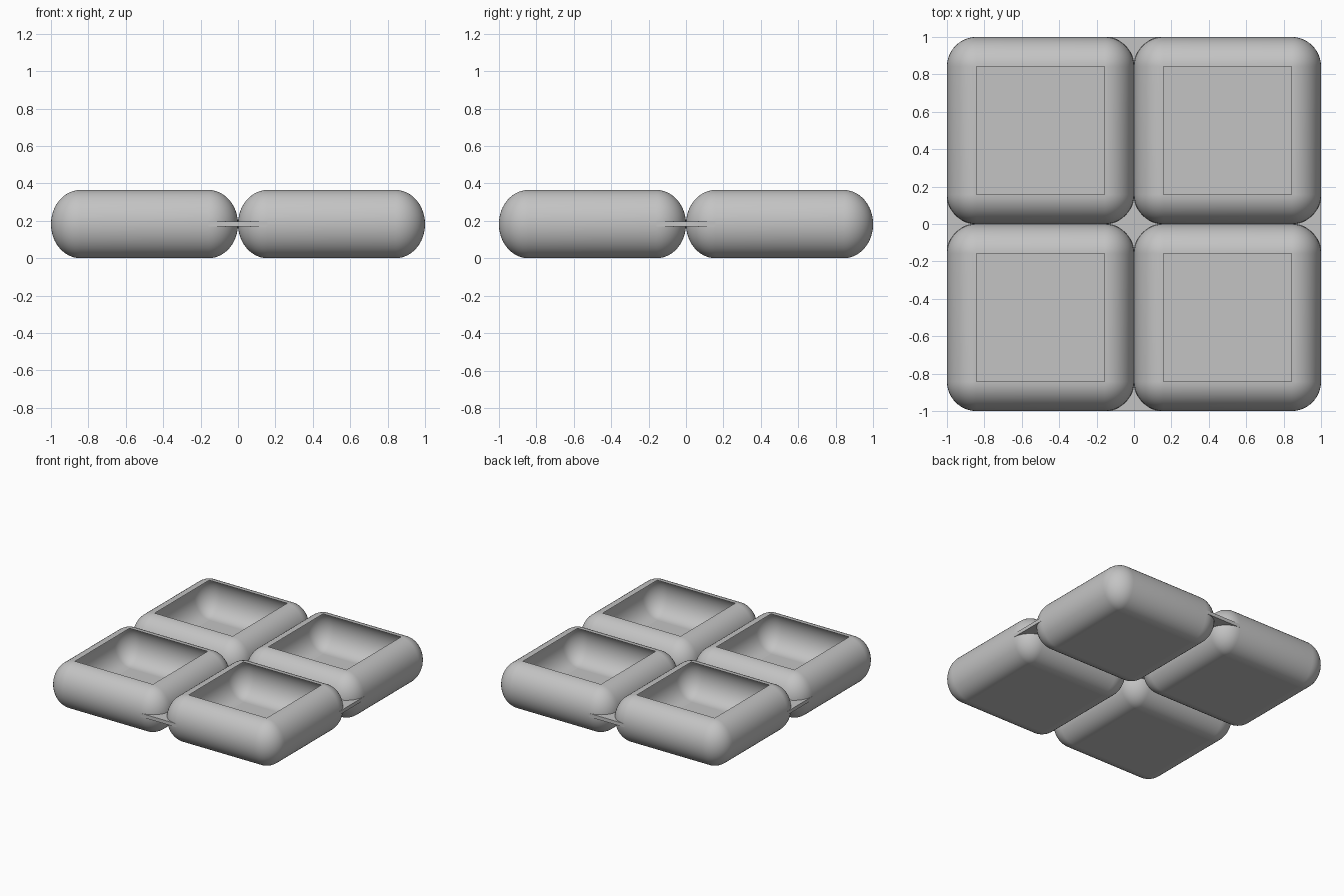
import bpy, bmesh
from math import sin, cos, pi

if "Cube" in bpy.data.objects:
    bpy.data.objects.remove(bpy.data.objects["Cube"], do_unlink=True)

ROUND = 0.158      # corner radius seen from above
INNER = 0.13       # corner radius of the cavity
MID = 0.1825       # half the tray height
FLOOR = 0.05       # height of the cavity floor
CORE = 0.5 - ROUND
STEPS = 12
WEB = 0.014        # half the web thickness

grey = bpy.data.materials.new("light_grey")
grey.use_nodes = True
colour = (0.55, 0.55, 0.55, 1)
grey.diffuse_color = colour
grey.node_tree.nodes["Principled BSDF"].inputs["Base Color"].default_value = colour


def finish(bm, name, location):
    mesh = bpy.data.meshes.new(name)
    bm.to_mesh(mesh)
    bm.free()
    mesh.materials.append(grey)
    obj = bpy.data.objects.new(name, mesh)
    obj.location = location
    bpy.context.collection.objects.link(obj)
    bpy.ops.object.select_all(action='DESELECT')
    obj.select_set(True)
    bpy.context.view_layer.objects.active = obj
    bpy.ops.object.shade_smooth_by_angle(angle=pi / 5)
    # Keep the large level faces truly flat
    for face in mesh.polygons:
        if abs(face.normal.z) > 0.9999:
            face.use_smooth = False


def rounded_square(radius):
    points = []
    for corner, (sx, sy) in enumerate([(1, 1), (-1, 1), (-1, -1), (1, -1)]):
        for i in range(STEPS + 1):
            a = (corner + i / STEPS) * pi / 2
            points.append((sx * CORE + radius * cos(a),
                           sy * CORE + radius * sin(a)))
    return points


def pillow(bm, radius, bottom, inward):
    # Rounded skin with a flat bottom, open at the top
    half = MID - bottom / 2
    rings = []
    for j in range(2 * STEPS + 1):
        t = -pi / 2 + j * pi / (2 * STEPS)
        z = bottom + half + half * sin(t)
        rings.append([bm.verts.new((px, py, z))
                      for px, py in rounded_square(radius * cos(t))])
    faces = [bm.faces.new(rings[0][::-1])]
    for low, high in zip(rings, rings[1:]):
        for i in range(len(low)):
            k = (i + 1) % len(low)
            faces.append(bm.faces.new((low[i], low[k], high[k], high[i])))
    if inward:
        bmesh.ops.reverse_faces(bm, faces=faces)


def tray(name, x, y):
    # Outer skin and cavity meet along the sharp rim
    bm = bmesh.new()
    pillow(bm, ROUND, 0, False)
    pillow(bm, INNER, FLOOR, True)
    bmesh.ops.remove_doubles(bm, verts=bm.verts, dist=0.00005)
    finish(bm, name, (x, y, 0))


def web(name, x, y, quadrants):
    # Thin plate filling the gap between neighbouring rounded corners
    bm = bmesh.new()
    outline = []
    for q in quadrants:
        for i in range(STEPS + 1):
            a = i / STEPS * pi / 2
            u, v = ROUND * (1 - sin(a)), ROUND * (1 - cos(a))
            c, s = round(cos(q * pi / 2)), round(sin(q * pi / 2))
            point = (u * c - v * s, u * s + v * c)
            outline.append(bm.verts.new((*point, -WEB)))
    base = bm.faces.new(outline)
    top = bmesh.ops.extrude_face_region(bm, geom=[base])["geom"]
    bmesh.ops.translate(bm, vec=(0, 0, 2 * WEB),
                        verts=[g for g in top if isinstance(g, bmesh.types.BMVert)])
    bmesh.ops.remove_doubles(bm, verts=bm.verts, dist=0.00005)
    bmesh.ops.recalc_face_normals(bm, faces=bm.faces)
    finish(bm, name, (x, y, MID))


# Four trays
for side, x in (("left", 0.5), ("right", -0.5)):
    for end, y in (("front", -0.5), ("back", 0.5)):
        tray(f"{end}_{side}_tray", x, y)

# Connecting webs at the centre and the middle of each side
web("centre_web", 0, 0, (0, 1, 2, 3))
web("front_web", 0, -1, (0, 1))
web("left_web", 1, 0, (1, 2))
web("back_web", 0, 1, (2, 3))
web("right_web", -1, 0, (3, 4))
